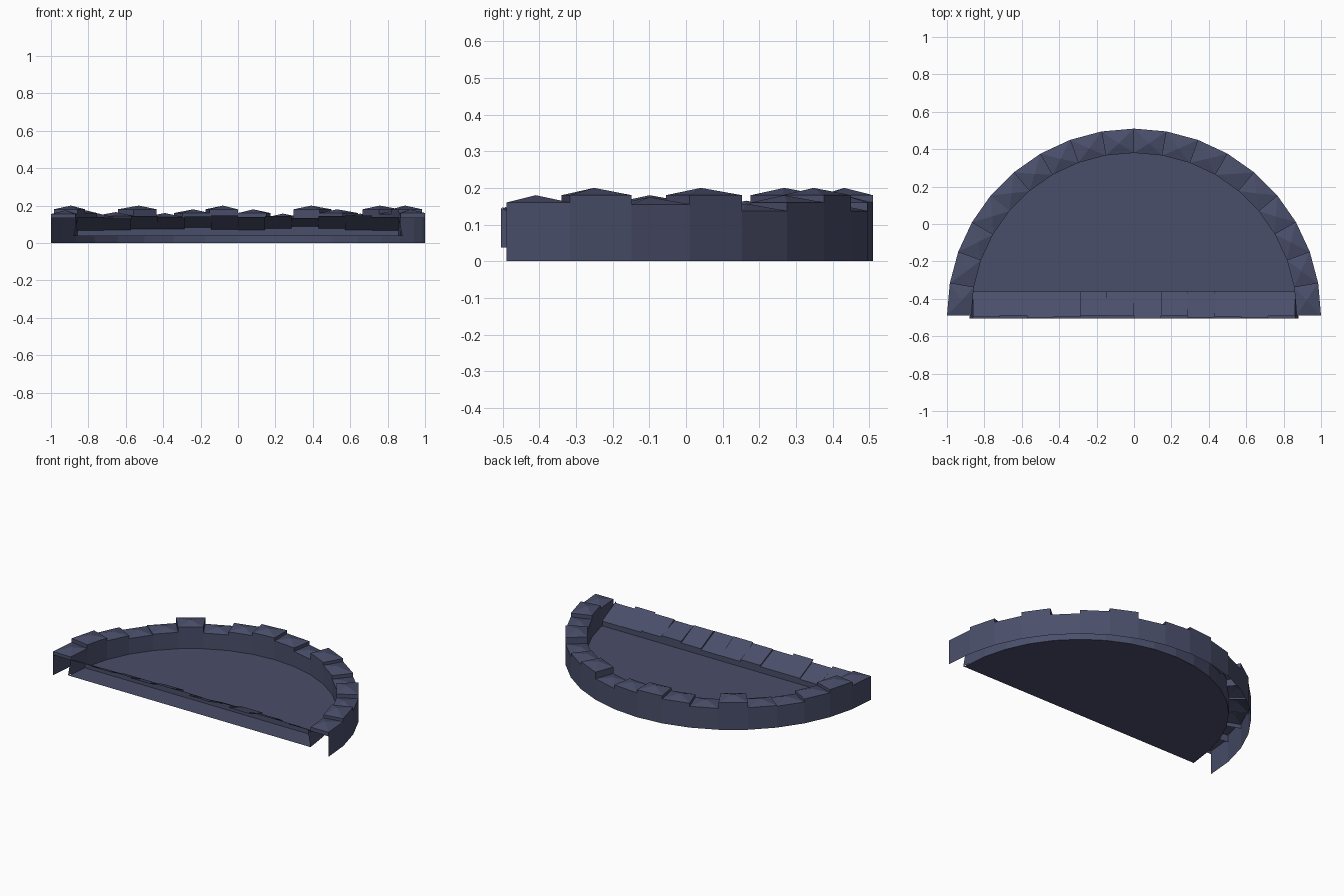
import bpy, bmesh, math

if "Cube" in bpy.data.objects:
    bpy.data.objects.remove(bpy.data.objects["Cube"])

mat = bpy.data.materials.new("slate_blue_stone")
mat.diffuse_color = (0.068, 0.077, 0.144, 1)
mat.use_nodes = True
mat.node_tree.nodes["Principled BSDF"].inputs["Base Color"].default_value = mat.diffuse_color

CY = -0.49            # centre of the half circle
RO, RI = 1.0, 0.87    # outer and inner radius of the rim
FLOOR = 0.037
N = 18                # rim stones, ten degrees each


def polar(r, deg, z):
    a = math.radians(deg)
    return (r * math.cos(a), CY + r * math.sin(a), z)


def finish(name, faces):
    bm = bmesh.new()
    for pts in faces:
        bm.faces.new([bm.verts.new(p) for p in pts])
    bmesh.ops.remove_doubles(bm, verts=bm.verts, dist=0.0002)
    me = bpy.data.meshes.new(name)
    bm.to_mesh(me)
    bm.free()
    ob = bpy.data.objects.new(name, me)
    me.materials.append(mat)
    bpy.context.collection.objects.link(ob)
    return ob


# half-round floor
finish("basin_floor", [[polar(RI, i * 180 / N, FLOOR) for i in range(N + 1)]])

# curved outer and inner walls, open underneath and at the ends
outer, inner = [], []
for i in range(N):
    a, b = i * 10, i * 10 + 10
    outer.append([polar(RO, a, 0), polar(RO, b, 0), polar(RO, b, 0.134), polar(RO, a, 0.134)])
    inner.append([polar(RI, b, FLOOR), polar(RI, a, FLOOR), polar(RI, a, 0.134), polar(RI, b, 0.134)])
finish("outer_wall", outer)
finish("inner_wall", inner)

# rim stones of uneven height, each with a low peaked top
peaks = [.18, .20, .175, .20, .157, .18, .20, .157, .18,
         .20, .18, .16, .20, .165, .16, .18, .20, .175]
for i, p in enumerate(peaks):
    a, b, t, lo = i * 10, i * 10 + 10, p - 0.02, 0.134
    c = [polar(RO, a, t), polar(RO, b, t), polar(RI, b, t), polar(RI, a, t)]
    d = [(x, y, lo) for x, y, z in c]
    apex = polar(0.925, a + 5, p)
    faces = []
    for k in range(4):
        j = (k + 1) % 4
        faces.append([c[k], c[j], apex])
        faces.append([d[k], d[j], c[j], c[k]])
    finish(f"rim_stone_{i + 1}", faces)

# sloped front ledge: tilted slabs, high at the front, open on the front side
backs = [.068, .07, .076, .076, .084, .071, .07, .078, .088, .078, .07, .068]
fronts = [.140, .132, .145, .135, .142, .148, .138, .145, .134, .143, .148, .138]
edges = [-.498, -.490, -.503, -.496, -.490, -.492, -.505, -.490, -.500, -.494, -.502, -.492]
W = 1.72 / 12
YB = -0.36
prev = None
slabs, riser = [], []
for i in range(12):
    x0, x1 = -0.86 + i * W, -0.86 + (i + 1) * W
    zb, zf, yf = backs[i], fronts[i], edges[i]
    slabs.append([(x0, yf, zf), (x1, yf, zf), (x1, YB, zb), (x0, YB, zb)])
    riser.append([(x1, YB, FLOOR), (x0, YB, FLOOR), (x0, YB, zb), (x1, YB, zb)])
    if prev:  # step between neighbouring slabs
        pb, pf, py = prev
        slabs.append([(x0, yf, zf), (x0, YB, zb), (x0, YB, pb - .0005), (x0, py, pf)])
    prev = (zb, zf, yf)
finish("front_ledge_slabs", slabs)
finish("front_ledge_riser", riser)

# end caps of the front ledge
for side in (-1, 1):
    cap = [(side * 0.88, -0.505, FLOOR), (side * 0.86, -0.505, 0.145),
           (side * 0.86, YB, 0.075), (side * 0.86, YB, FLOOR)]
    finish("ledge_cap_" + ("left" if side < 0 else "right"), [cap if side > 0 else cap[::-1]])

# narrow floor strip under the ledge
finish("ledge_floor", [[(-0.88, -0.505, FLOOR), (0.88, -0.505, FLOOR),
                        (0.87, CY, FLOOR), (-0.87, CY, FLOOR)]])
